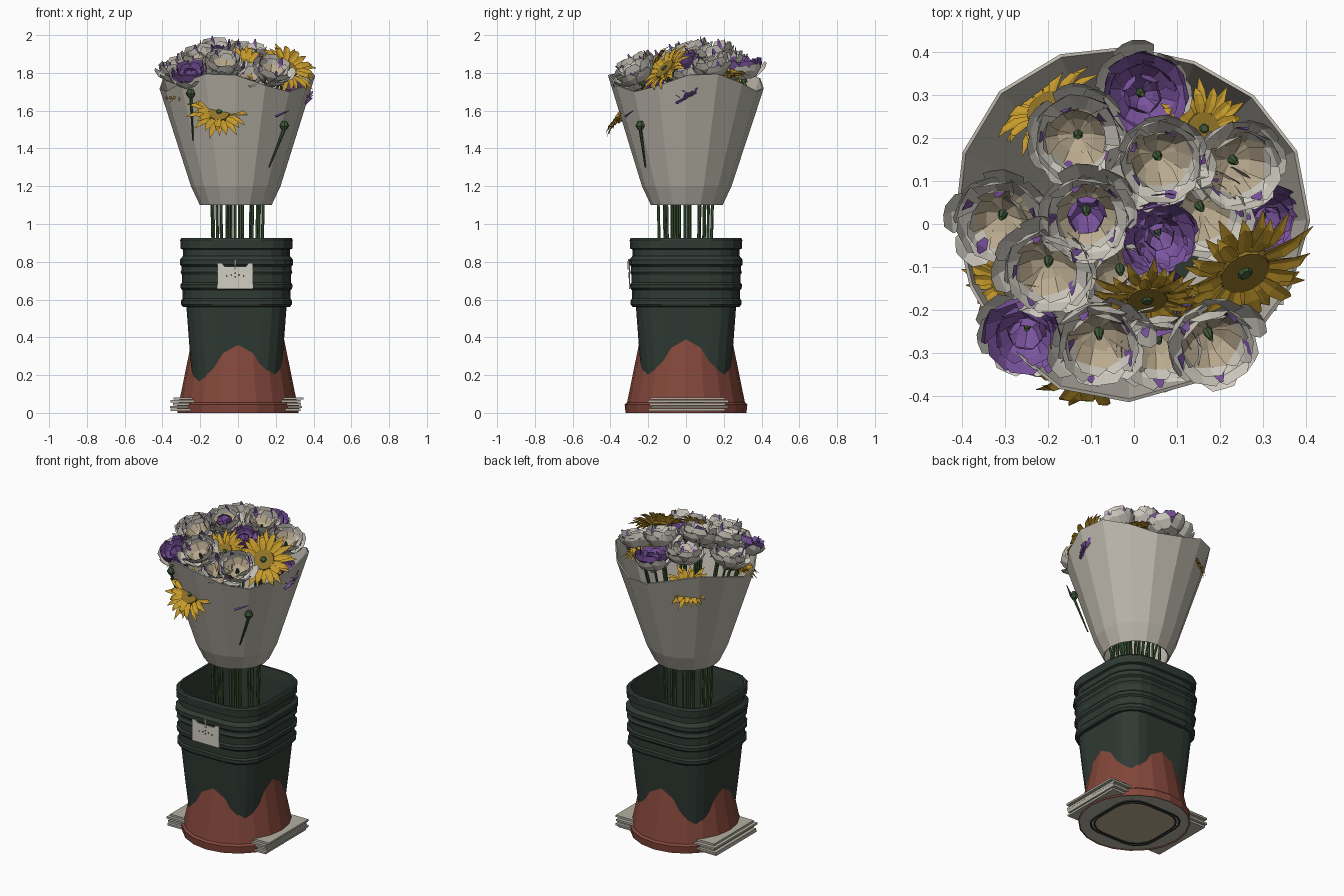
import bpy, bmesh, math, random
from mathutils import Vector, Matrix

random.seed(4)
if "Cube" in bpy.data.objects:
    bpy.data.objects.remove(bpy.data.objects["Cube"])
WRAP, WHITE, TAN, PURPLE, YELLOW, BROWN, CLAY, DARK, GREEN, PAPER = range(10)
MATS = []
for name, rgb in (("wrap_grey", (0.5, 0.47, 0.41)), ("petal_white", (0.64, 0.61, 0.54)),
                  ("petal_tan", (0.5, 0.41, 0.28)), ("petal_purple", (0.2, 0.09, 0.35)),
                  ("petal_yellow", (0.57, 0.33, 0.025)), ("seed_brown", (0.28, 0.17, 0.02)),
                  ("terracotta", (0.225, 0.062, 0.043)), ("bucket_green", (0.029, 0.042, 0.034)),
                  ("stem_green", (0.05, 0.1, 0.04)), ("newspaper", (0.45, 0.43, 0.36))):
    m = bpy.data.materials.new(name)
    m.use_nodes = True
    m.diffuse_color = (*rgb, 1)
    m.node_tree.nodes["Principled BSDF"].inputs["Base Color"].default_value = (*rgb, 1)
    MATS.append(m)


def finish(name, bm, matrix=Matrix()):
    """Turn a bmesh into an object carrying only the materials it uses."""
    used = sorted({f.material_index for f in bm.faces})
    for f in bm.faces:
        f.material_index = used.index(f.material_index)
    me = bpy.data.meshes.new(name)
    bm.to_mesh(me)
    bm.free()
    for i in used:
        me.materials.append(MATS[i])
    ob = bpy.data.objects.new(name, me)
    bpy.context.collection.objects.link(ob)
    ob.matrix_world = matrix
    return ob


def loft(bm, rings, mat, start=False, end=False):
    loops = [[bm.verts.new(p) for p in ring] for ring in rings]
    faces = [bm.faces.new((a[i - 1], a[i], b[i], b[i - 1]))
             for a, b in zip(loops, loops[1:]) for i in range(len(a))]
    if start:
        faces.append(bm.faces.new(loops[0][::-1]))
    if end:
        faces.append(bm.faces.new(loops[-1]))
    for f in faces:
        f.material_index = mat


def circle(r, z, n=20, cx=0.0, cy=0.0):
    return [(cx + r * math.cos(math.tau * i / n), cy + r * math.sin(math.tau * i / n), z)
            for i in range(n)]


def rounded_square(h, z, corner=0.122, n=5):
    pts = []
    for q, (sx, sy) in enumerate(((1, 1), (-1, 1), (-1, -1), (1, -1))):
        for k in range(n):
            a = (q + k / (n - 1)) * math.pi / 2
            pts.append((sx * (h - corner) + corner * math.cos(a) - 0.008,
                        sy * (h - corner) + corner * math.sin(a), z))
    return pts


def rod(bm, a, b, r1, r2, mat, n=6):
    a, b = Vector(a), Vector(b)
    m = Matrix.Translation((a + b) / 2) @ (b - a).to_track_quat("Z", "Y").to_matrix().to_4x4()
    old = set(bm.faces)
    bmesh.ops.create_cone(bm, cap_ends=True, segments=n, radius1=r1, radius2=r2,
                          depth=(b - a).length, matrix=m)
    for f in set(bm.faces) - old:
        f.material_index = mat


# Upturned terracotta pot used as the base, with its underside
bm = bmesh.new()
loft(bm, [circle(r, z) for r, z in ((0.32, 0.0), (0.325, 0.045), (0.312, 0.055),
                                    (0.25, 0.36), (0.242, 0.4))], CLAY, False, True)
finish("clay_pot", bm)
bm = bmesh.new()
loft(bm, [circle(0.316, 0.005), circle(0.316, 0.009)], PAPER, True, True)
loft(bm, [rounded_square(0.2, 0.003), rounded_square(0.2, 0.005)], TAN, True)
for h in (0.205, 0.22):
    loft(bm, [rounded_square(h - d, z) for d, z in ((0, 0.005), (0, 0), (0.007, 0), (0.007, 0.005))], DARK)
finish("pot_underside", bm)

# Newspaper stack under the pot
bm = bmesh.new()
for i in range(5):
    x0, x1, y0, y1 = (v + random.uniform(-0.012, 0.012) for v in (-0.35, 0.34, -0.195, 0.215))
    loft(bm, [[(x0, y0, z), (x1, y0, z), (x1, y1, z), (x0, y1, z)]
              for z in (0.01 + i * 0.015, 0.022 + i * 0.015)], PAPER, True, True)
finish("newspaper_stack", bm)

# Square bucket with ridges and a hollow inside
bm = bmesh.new()
body = ((0.22, 0.02), (0.235, 0.18), (0.25, 0.36), (0.265, 0.56))
ridges = ((0.285, 0.562), (0.293, 0.575), (0.293, 0.595), (0.286, 0.605), (0.287, 0.65), (0.295, 0.66),
          (0.296, 0.68), (0.288, 0.69), (0.289, 0.73), (0.296, 0.745), (0.29, 0.76), (0.291, 0.775),
          (0.3, 0.785), (0.3, 0.81), (0.284, 0.83), (0.284, 0.865), (0.296, 0.87), (0.298, 0.915),
          (0.292, 0.926), (0.28, 0.926), (0.272, 0.87), (0.262, 0.6), (0.25, 0.42))
loft(bm, [rounded_square(h, z) for h, z in body] + [rounded_square(h, z, 0.165) for h, z in ridges],
     DARK, True, True)
finish("bucket", bm)

# Price tag with a notched top, a hook and punched marks
bm = bmesh.new()
outline = [(-0.11, 0.655), (0.08, 0.655), (0.078, 0.79), (0.055, 0.79), (0.04, 0.775),
           (-0.07, 0.775), (-0.085, 0.79), (-0.108, 0.79)]
loft(bm, [[(x, y, z) for x, z in outline] for y in (-0.296, -0.303)], WHITE, True, True)
for x, z in ((-0.06, 0.725), (0.03, 0.725), (-0.035, 0.73), (0.005, 0.73), (-0.015, 0.74), (-0.015, 0.72)):
    rod(bm, (x, -0.3, z), (x, -0.305, z), 0.005, 0.005, DARK)
rod(bm, (-0.015, -0.304, 0.76), (-0.015, -0.304, 0.815), 0.006, 0.004, WHITE)
finish("tag", bm)

# Faceted paper wrap with a wavy rim
bm = bmesh.new()
rim = []
for x, y, z in circle(0.412, 1.75, 16, -0.012, 0.008):
    wave = math.cos(3 * (math.atan2(y, x) - math.radians(15)))
    s = 1 + 0.03 * wave
    rim.append((x * s, y * s, z + 0.05 * wave))
loft(bm, [circle(0.19, 1.1, 16, -0.012, 0.004), circle(0.237, 1.2, 16, -0.012, 0.004), rim], WRAP)
thick = finish("paper_wrap", bm).modifiers.new("thickness", "SOLIDIFY")
thick.thickness = 0.008
thick.offset = -1


# Flower helpers: petal points are (reach, half width, height, edge lift) from base to tip
def petal(bm, angle, points, mats):
    rot = Matrix.Rotation(angle, 3, "Z")
    rows = [[bm.verts.new(rot @ Vector((r - abs(s) * lift * 0.8, s * w, z + abs(s) * lift)))
             for s in (-1, 0, 1)] for r, w, z, lift in points]
    for a, b, m in zip(rows, rows[1:], mats):
        for i in (0, 1):
            bm.faces.new((a[i], a[i + 1], b[i + 1], b[i])).material_index = m


def ring(bm, count, points, mats, start=0.0, jitter=0.12):
    for i in range(count):
        k = 1 + random.uniform(-jitter, jitter)
        petal(bm, start + math.tau * i / count + random.uniform(-jitter, jitter),
              [(r * k, w, z * (2 - k), lift) for r, w, z, lift in points], mats)


def place(pos, normal, scale):
    turn = Vector(normal).to_track_quat("Z", "Y").to_matrix().to_4x4()
    return Matrix.Translation(pos) @ turn @ Matrix.Scale(scale, 4)


OUTER = ((0.01, 0.01, 0, 0), (0.07, 0.045, 0.0, 0.008), (0.115, 0.052, 0.04, 0.01), (0.13, 0.028, 0.075, 0.006))
MIDDLE = ((0.01, 0.01, 0.005, 0), (0.06, 0.042, 0.02, 0.01), (0.098, 0.052, 0.065, 0.008), (0.102, 0.03, 0.108, 0))
INNER = ((0.005, 0.008, 0.01, 0), (0.045, 0.034, 0.025, 0.01), (0.074, 0.042, 0.06, 0.01), (0.078, 0.022, 0.1, 0))
SLIVER = ((0.07, 0.006, 0.05, 0), (0.086, 0.016, 0.075, 0), (0.088, 0.004, 0.12, 0))
CORE = ((0.004, 0.006, 0.01, 0), (0.03, 0.022, 0.03, 0.008), (0.046, 0.026, 0.065, 0.006), (0.036, 0.014, 0.09, 0))
heads = []


def cup_flower(name, x, y, drop, scale, purple, rim_mat, core):
    bm = bmesh.new()
    tip, deep = (PURPLE, PURPLE) if purple else (WHITE, TAN)
    ring(bm, 7, OUTER, [rim_mat] * 3)
    ring(bm, 7, MIDDLE, [deep, tip, tip], 0.4)
    ring(bm, 6, INNER, [deep, deep, tip], 0.1)
    ring(bm, 5, SLIVER, [PURPLE] * 2, 0.7)
    if core:
        ring(bm, 6, CORE, [PURPLE] * 3, 0.5)
    rod(bm, (0, 0, -0.025), (0, 0, 0.05), 0.02, 0.006, GREEN)
    # Every bloom leans outward and a little toward the front
    normal = Vector((x * 0.8 + 0.1, y * 0.8 - 0.35, 1)).normalized()
    pos = Vector((x, y, 1.93 - 1.15 * (x * x + y * y) - drop)) - normal * 0.055
    heads.append(pos)
    finish(name, bm, place(pos, normal, scale))


def sunflower(name, pos, normal, size):
    bm = bmesh.new()
    for k, (reach, z) in enumerate(((0.16, 0.0), (0.14, 0.012))):
        ring(bm, 13, ((0.04, 0.008, z, 0), (0.085, 0.018, z + 0.012, 0.005),
                      (0.12, 0.014, z + 0.016, 0.004), (reach, 0.001, z + 0.006, 0)),
             [YELLOW] * 3, 0.24 * k)
    rod(bm, (0, 0, -0.005), (0, 0, 0.02), 0.062, 0.055, BROWN, 14)
    rod(bm, (0, 0, 0.018), (0, 0, 0.026), 0.018, 0.012, GREEN, 8)
    rod(bm, (0, 0, -0.035), (0, 0, -0.004), 0.012, 0.05, GREEN, 8)
    heads.append(Vector(pos))
    finish(name, bm, place(pos, normal, size))


# Pale blooms (the last few sit lower and fill gaps), then purple blooms
for i, (x, y, drop) in enumerate((
        (-0.13, 0.2, 0), (0.06, 0.15, 0), (0.24, 0.14, 0), (-0.31, 0.01, 0), (-0.11, 0.02, 0), (-0.2, -0.1, 0),
        (-0.08, -0.27, 0), (0.18, -0.27, 0), (0.16, 0.03, 0.1), (0.06, -0.28, 0.07), (-0.03, -0.12, 0.1))):
    cup_flower(f"white_flower_{i + 1}", x, y, drop, 0.93, False, WHITE, i == 4)
for i, (x, y, drop, scale, rim_mat) in enumerate((
        (0.02, 0.3, 0, 0.95, WHITE), (0.06, -0.03, 0.05, 0.75, PURPLE), (-0.25, -0.25, 0, 0.9, WHITE),
        (0.31, 0.01, 0.09, 0.7, PURPLE), (0.05, -0.19, 0.12, 0.7, PURPLE))):
    cup_flower(f"purple_flower_{i + 1}", x, y, drop, scale, True, rim_mat, True)
for i, (pos, normal, size) in enumerate((
        ((0.25, -0.1, 1.81), (0.4, -0.75, 0.75), 1.1), ((0.03, -0.165, 1.83), (0.05, -0.8, 0.6), 0.85),
        ((-0.1, -0.322, 1.585), (0, -0.82, 0.57), 1.02), ((-0.2, 0.262, 1.69), (-0.5, 0.6, 0.6), 0.85),
        ((0.16, 0.22, 1.79), (0.2, 0.1, 1), 0.7), ((-0.29, -0.13, 1.69), (-0.4, -0.3, 0.9), 0.75))):
    sunflower(f"sunflower_{i + 1}", pos, normal, size)

# Stems gathered at the neck of the wrap and standing in the bucket
bm = bmesh.new()
for x, y, z in heads:
    neck = (x * 0.46, y * 0.46, 1.15)
    rod(bm, (x * 0.4, y * 0.4, 0.42), neck, 0.008, 0.008, GREEN)
    rod(bm, neck, (x * 0.97, y * 0.95, z - 0.02), 0.008, 0.007, GREEN)
finish("stems", bm)

# Closed buds and loose purple petals poking through the wrap
bm = bmesh.new()
for base, tip in (((-0.238, -0.225, 1.44), (-0.25, -0.31, 1.67)), ((0.165, -0.215, 1.3), (0.245, -0.242, 1.5))):
    mid, top = (Vector(tip) + Vector((0, 0, h)) for h in (0.02, 0.045))
    rod(bm, base, tip, 0.004, 0.009, GREEN)
    rod(bm, tip, mid, 0.014, 0.026, GREEN, 7)
    rod(bm, mid, top, 0.026, 0.014, GREEN, 7)
finish("flower_buds", bm)
bm = bmesh.new()
for k in range(3):
    rod(bm, (0.36, 0.02 * k - 0.05, 1.64 + 0.01 * k), (0.395, 0.02 * k, 1.67 + 0.012 * k), 0.009, 0.002, PURPLE, 4)
rod(bm, (0.2, -0.32, 1.57), (0.27, -0.28, 1.6), 0.008, 0.002, PURPLE, 4)
finish("loose_petals", bm)
